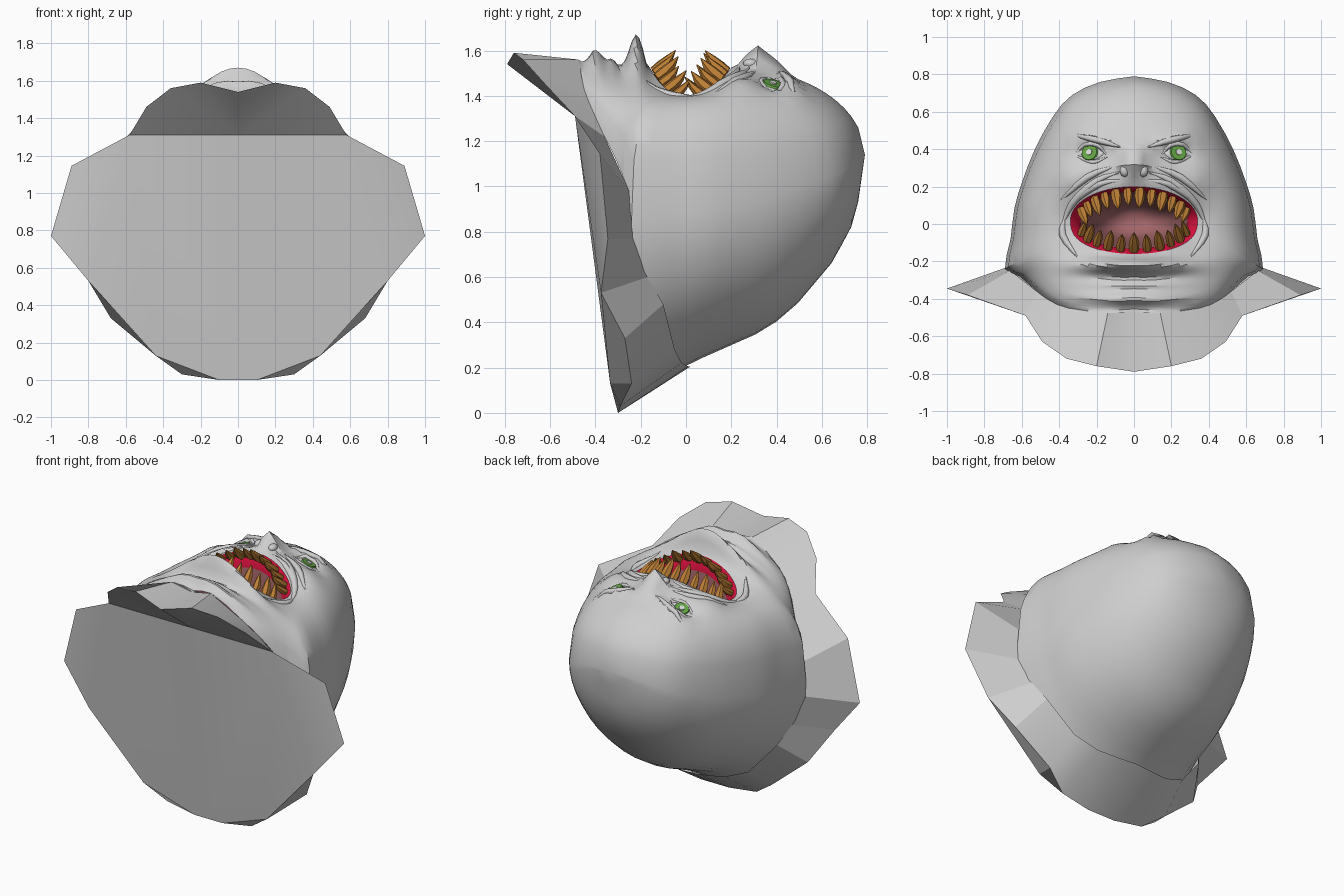
import bpy, bmesh, math
from math import sin, cos, pi, radians, exp
from mathutils import Vector, Matrix
from mathutils.bvhtree import BVHTree

if "Cube" in bpy.data.objects:
    bpy.data.objects.remove(bpy.data.objects["Cube"], do_unlink=True)


def material(name, r, g, b):
    m = bpy.data.materials.new(name)
    m.use_nodes = True
    m.diffuse_color = (r, g, b, 1)
    m.node_tree.nodes["Principled BSDF"].inputs["Base Color"].default_value = (r, g, b, 1)
    return m


skin = material("grey skin", .62, .62, .62)
red = material("red gums", .72, .006, .05)
flesh = material("mouth flesh", .36, .13, .14)
amber = material("amber teeth", .5, .21, .035)
green = material("green iris", .13, .38, .06)
white = material("pale eye", .7, .72, .7)


def finish(bm, name, mats, mirror=False, angle=30):
    bmesh.ops.remove_doubles(bm, verts=bm.verts, dist=1e-4)
    bmesh.ops.recalc_face_normals(bm, faces=bm.faces)
    mesh = bpy.data.meshes.new(name)
    bm.to_mesh(mesh)
    bm.free()
    ob = bpy.data.objects.new(name, mesh)
    bpy.context.scene.collection.objects.link(ob)
    for m in mats:
        mesh.materials.append(m)
    bpy.ops.object.select_all(action='DESELECT')
    ob.select_set(True)
    bpy.context.view_layer.objects.active = ob
    bpy.ops.object.shade_smooth_by_angle(angle=radians(angle))
    if mirror:
        ob.modifiers.new("Mirror", 'MIRROR')


def smooth_path(points, n):
    """Curve through the points with n steps per span."""
    p = [Vector(q) for q in points]
    p = [2 * p[0] - p[1]] + p + [2 * p[-1] - p[-2]]
    out = []
    for i in range(1, len(p) - 2):
        a, b, c, d = p[i - 1:i + 3]
        for k in range(n):
            t = k / n
            out.append(b + (c - a) * (t / 2) + (2 * a - 5 * b + 4 * c - d) * (t * t / 2)
                       + (3 * b - a - 3 * c + d) * (t ** 3 / 2))
    return out + [p[-2]]


def grid(bm, rows, mats):
    vs = [[bm.verts.new(p) for p in row] for row in rows]
    for r in range(len(rows) - 1):
        for i in range(len(rows[r]) - 1):
            f = bm.faces.new((vs[r][i], vs[r][i + 1], vs[r + 1][i + 1], vs[r + 1][i]))
            f.material_index = mats[r]


def tube(bm, path, radii, sides=6):
    path = [Vector(p) for p in path]
    ref, rings = None, []
    for i, p in enumerate(path):
        t = (path[min(i + 1, len(path) - 1)] - path[max(i - 1, 0)]).normalized()
        ref = ref or t.orthogonal()
        u = (ref - t * ref.dot(t)).normalized()
        v = t.cross(u)
        rings.append([bm.verts.new(p + radii[i] * (u * cos(a) + v * sin(a)))
                      for a in [2 * pi * k / sides for k in range(sides)]])
    for a, b in zip(rings, rings[1:]):
        for k in range(sides):
            j = (k + 1) % sides
            bm.faces.new((a[k], a[j], b[j], b[k]))
    bm.faces.new(rings[0])
    bm.faces.new(rings[-1])


# Outline of the head: throat, sides of the neck, crown
throat = [(0, -.47, 1.53), (.14, -.475, 1.56), (.35, -.45, 1.43), (.45, -.41, 1.33),
          (.52, -.36, 1.22), (.61, -.28, 1.05), (.69, -.24, .86)]
crown = [(.66, -.08, .87), (.64, .08, .89), (.6, .22, .92), (.53, .4, .96),
         (.43, .58, 1.02), (.33, .69, 1.07), (.18, .76, 1.12), (0, .79, 1.14)]
outline = smooth_path(throat + crown, 2)
N = len(outline) - 1
SIDE = 2 * (len(throat) - 1)
nape = [(-.24, .06), (.02, .22), (.36, .37), (.49, .48), (.65, .67), (.75, .86), (.79, 1.14)]


def underside(y):
    for (a, za), (b, zb) in zip(nape, nape[1:]):
        if y <= b:
            return za + (zb - za) * max(0, (y - a) / (b - a))
    return nape[-1][1]


def mouth(angle, scale=1.0):
    """Edge of the mouth: arched upper lip, flatter lower lip."""
    s = sin(angle)
    rise = .18 * s if s > 0 else -.18 * abs(s) ** .75
    return Vector((.34 * scale * cos(angle), .02 + scale * rise, 1.4 + .125 * s * s))


def bell(d, width):
    return exp(-(d / width) ** 2)


def relief(x, y):
    """Lips, chin, nose, eye sockets, brows and cheekbones."""
    lip = .145 * bell(y + .22, .04) * bell(x, .26) + .03 * bell(y - .235 + .3 * x, .03) * bell(x, .2)
    chin = .07 * bell(y + .4, .05) * bell(x, .26) + .03 * bell(y + .325, .02) * bell(x, .25)
    slope = (.48 - y) / .17 if y > .31 else (y - .235) / .075
    slope = max(0, min(1, slope))
    nose = .11 * slope * bell(x, .035 + .025 * slope)
    socket = -.04 * bell(x - .23, .09) * bell(y - .38, .05)
    brow = .035 * bell(x - .2, .14) * bell(y - .4 - .25 * x, .035)
    cheek = .025 * bell(x - .34, .08) * bell(y - .24, .07)
    return lip + chin + nose + socket + brow + cheek


# Head: mouth cavity, face and back of the skull, one half mirrored
bm = bmesh.new()
angles = [-pi / 2 + pi * i / N for i in range(N + 1)]
rows, row_mats = [], []
for scale, level, depth, m in [(0, .35, 0, 2), (.6, .75, 0, 2), (.84, None, .09, 1),
                               (.9, None, .03, 1), (1, None, 0, 0)]:
    row = []
    for a in angles:
        p = mouth(a, scale)
        p.z = level or p.z - depth
        row.append(p)
    rows.append(row)
    row_mats.append(m)
RINGS = 20
for k in range(1, RINGS + 1):
    s = k / RINGS
    row = []
    for a, e in zip(angles, outline):
        p = mouth(a)
        q = p.lerp(e, s)
        power = 2 + .7 * cos(a) ** 2
        q.z = e.z + (p.z - e.z) * max(0, 1 - s ** power) ** (1 / power)
        q.z += relief(q.x, q.y) * min(1, s * 10) * min(1, (1 - s) * 5)
        row.append(q)
    rows.append(row)
    row_mats.append(0)
grid(bm, rows, row_mats)
skull = []
for e in outline[SIDE:]:
    drop = e.z - underside(e.y)
    skull.append([(e.x * cos(f), e.y, e.z - drop * sin(f)) for f in [pi / 2 * k / 10 for k in range(11)]])
grid(bm, skull, [0] * len(skull))
bmesh.ops.remove_doubles(bm, verts=bm.verts, dist=1e-4)
surface = BVHTree.FromBMesh(bm)
finish(bm, "head", [skin, red, flesh], mirror=True)


def height(x, y):
    hit = surface.ray_cast(Vector((max(abs(x), .004), y, 3)), Vector((0, 0, -1)))[0]
    return hit.z if hit else 1.4


# Collar: flared rim swept back to the nape, flat base panel and side wings
rim = [(0, -.79, 1.54), (.2, -.76, 1.59), (.36, -.72, 1.56), (.49, -.63, 1.46), (.58, -.49, 1.31),
       (.89, -.38, 1.145), (1, -.345, .77), (.8, -.375, .53), (.68, -.27, .33), (.44, -.24, .13),
       (.3, -.29, .03), (.1, -.3, 0), (0, -.3, 0)]
neck = throat[:5] + [(.66, -.25, .98), (.69, -.235, .77), (.64, -.17, .6), (.58, -.1, .48),
                     (.41, -.05, .28), (.26, -.02, .22), (.1, .01, .205), (0, .02, .205)]
bm = bmesh.new()
grid(bm, [neck, rim], [0])
middle = (0, -.49, 1.31)
base = [(.8, -.375, .53), (.44, -.335, .13), (.1, -.3, 0), (0, -.3, 0)]
panels = [(middle, rim[k], rim[k + 1]) for k in range(4)]
panels += [[middle, rim[4]] + base, rim[4:8], (base[0], rim[8], rim[9], base[1]),
           (base[1], rim[9], rim[10], base[2])]
for panel in panels:
    bm.faces.new([bm.verts.new(p) for p in panel])
finish(bm, "collar", [skin], mirror=True, angle=20)

# Teeth: curved tapering spikes around both jaws
for name, sign, count in (("upper_teeth", 1, 12), ("lower_teeth", -1, 11)):
    bm = bmesh.new()
    for i in range(count):
        a = sign * radians(22 + 136 * i / (count - 1))
        size = .8 + .2 * abs(sin(a)) + (.07 if i % 2 else -.07)
        root = mouth(a, .9) - Vector((0, 0, .02))
        lean = Vector((-.12 * root.x, -sign * .09, .09)) * size
        bow = Vector((0, 0, -.008))
        tube(bm, [root, root + lean * .35 + bow, root + lean * .7 + bow, root + lean],
             [.024 * size, .027 * size, .019 * size, .002])
    finish(bm, name, [amber])

# Wrinkles, lids and lip folds laid on the skin
folds = [([(.07, .28), (.2, .23), (.33, .11), (.39, -.02)], .02),
         ([(.1, .31), (.25, .25), (.4, .12)], .018),
         ([(.05, .235), (.18, .215), (.3, .14), (.36, .04)], .018),
         ([(.07, .41), (.2, .45), (.34, .48)], .016),
         ([(.14, .36), (.19, .42), (.26, .425), (.32, .37)], .012),
         ([(.14, .36), (.22, .33), (.32, .37)], .01),
         ([(.37, .04), (.38, -.06), (.3, -.18)], .018)]
bm = bmesh.new()
for fold, thick in folds:
    for side in (1, -1):
        path = smooth_path([(side * x, y, 0) for x, y in fold], 3)
        for p in path:
            p.z = height(p.x, p.y) - thick * .3
        last = len(path) - 1
        tube(bm, path, [.003 + thick * sin(pi * k / last) for k in range(last + 1)], 6)
finish(bm, "skin_folds", [skin], angle=65)

# Wings of the nose
bm = bmesh.new()
for side in (1, -1):
    place = Matrix.Translation((side * .05, .285, height(.05, .285) - .008))
    bmesh.ops.create_uvsphere(bm, u_segments=10, v_segments=6, radius=1,
                              matrix=place @ Matrix.Diagonal((.026, .034, .022, 1)))
finish(bm, "nose_wings", [skin], angle=50)

# Eyes: flattened ball, iris plate and pale pupil plate
for label, side in (("left", 1), ("right", -1)):
    normal = Vector((side * .35, .25, .9)).normalized()
    turn = Vector((0, 0, 1)).rotation_difference(normal).to_matrix().to_4x4()
    centre = Vector((side * .23, .378, height(.23, .378)))
    place = Matrix.Translation(centre) @ turn
    bm = bmesh.new()
    bmesh.ops.create_uvsphere(bm, u_segments=16, v_segments=8, radius=1,
                              matrix=place @ Matrix.Diagonal((.08, .044, .022, 1)))
    finish(bm, label + "_eyeball", [white], angle=50)
    for part, radius, lift, mat in (("iris", .047, .022, green), ("pupil", .018, .027, white)):
        bm = bmesh.new()
        bmesh.ops.create_cone(bm, cap_ends=True, segments=14, radius1=radius, radius2=radius * .9,
                              depth=.008, matrix=place @ Matrix.Translation((0, 0, lift)))
        finish(bm, label + "_" + part, [mat])
